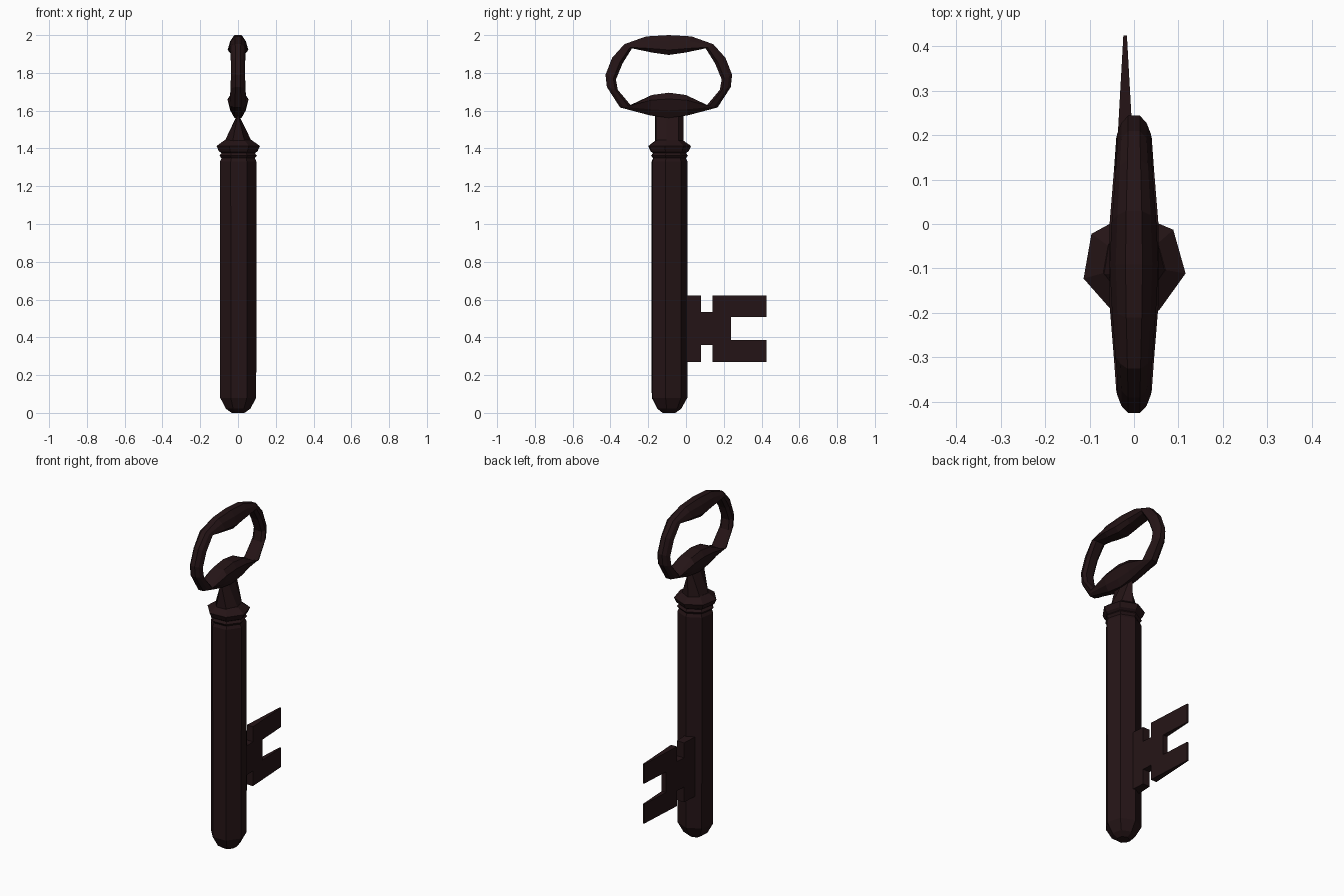
import bpy
from math import sin, cos, radians, pi

if "Cube" in bpy.data.objects:
    bpy.data.objects.remove(bpy.data.objects["Cube"])

CY = -0.091  # shaft axis in y

mat = bpy.data.materials.new("dark_iron")
mat.diffuse_color = (0.018, 0.007, 0.008, 1)
mat.use_nodes = True
mat.node_tree.nodes["Principled BSDF"].inputs["Base Color"].default_value = mat.diffuse_color


def make(name, verts, faces):
    me = bpy.data.meshes.new(name)
    me.from_pydata(verts, [], faces)
    me.materials.append(mat)
    ob = bpy.data.objects.new(name, me)
    bpy.context.collection.objects.link(ob)
    bpy.context.view_layer.objects.active = ob
    ob.select_set(True)
    bpy.ops.object.mode_set(mode='EDIT')
    bpy.ops.mesh.select_all(action='SELECT')
    bpy.ops.mesh.normals_make_consistent(inside=False)
    bpy.ops.object.mode_set(mode='OBJECT')
    ob.select_set(False)
    return ob


def bridge(rings, n, closed=False):
    m = rings if closed else rings - 1
    return [(r * n + k, r * n + (k + 1) % n,
             ((r + 1) % rings) * n + (k + 1) % n, ((r + 1) % rings) * n + k)
            for r in range(m) for k in range(n)]


def lathe(name, profile, n=7):
    # profile entries: x radius, y radius, z
    verts = [(rx * cos(a), CY + ry * sin(a), z) for rx, ry, z in profile
             for a in [radians(-10) + 2 * pi * k / n for k in range(n)]]
    faces = bridge(len(profile), n)
    faces += [tuple(range(n)), tuple(range(len(verts) - n, len(verts)))]
    return make(name, verts, faces)


# Seven-sided shaft with rounded tip
lathe("shaft", [(r, r, z) for r, z in
                [(0.035, 0), (0.066, 0.022), (0.098, 0.08), (0.099, 1.33), (0.085, 1.36)]])

# Stepped collar
lathe("collar", [(r, r, z) for r, z in
                 [(0.088, 1.345), (0.102, 1.362), (0.09, 1.375), (0.105, 1.385),
                  (0.118, 1.413), (0.072, 1.445)]])

# Wedge neck, flattening towards the bow
lathe("neck", [(0.074, 0.078, 1.43), (0.07, 0.078, 1.445), (0.006, 0.078, 1.575)])

# Oval bow: half-side stations (outer y, outer z, inner y, inner z, half width)
half = [(0, 2.0, 0, 1.895, .055), (.12, 1.993, .09, 1.908, .05),
        (.235, 1.952, .195, 1.93, .042), (.30, 1.88, .245, 1.85, .038),
        (.335, 1.79, .28, 1.765, .038), (.328, 1.725, .27, 1.71, .04),
        (.258, 1.617, .2, 1.627, .045), (.10, 1.575, .09, 1.683, .055),
        (0, 1.562, 0, 1.695, .055)]
stations = half + [(-a, b, -c, d, w) for a, b, c, d, w in half[-2:0:-1]]
section = [(-.35, 0), (.35, 0), (.75, .3), (1, .75), (.6, 1),
           (-.6, 1), (-1, .75), (-.75, .3)]
verts = [(s * w, CY + oy + (iy - oy) * t, oz + (iz - oz) * t)
         for oy, oz, iy, iz, w in stations for s, t in section]
make("bow", verts, bridge(len(stations), len(section), True))

# Bit: notched outline with thickness tapering to the outer edge
outline = [(-.03, .27), (.08, .27), (.08, .36), (.14, .36), (.14, .27), (.425, .27),
           (.425, .385), (.237, .385), (.237, .507), (.425, .507), (.425, .622),
           (.14, .622), (.14, .533), (.08, .533), (.08, .622), (-.03, .622)]
n = len(outline)
verts = [(-0.02 + s * (0.004 + 0.056 * (.425 - y)), y, z) for s in (-1, 1) for y, z in outline]
make("bit", verts, bridge(2, n) + [tuple(range(n)), tuple(range(n, 2 * n))])
